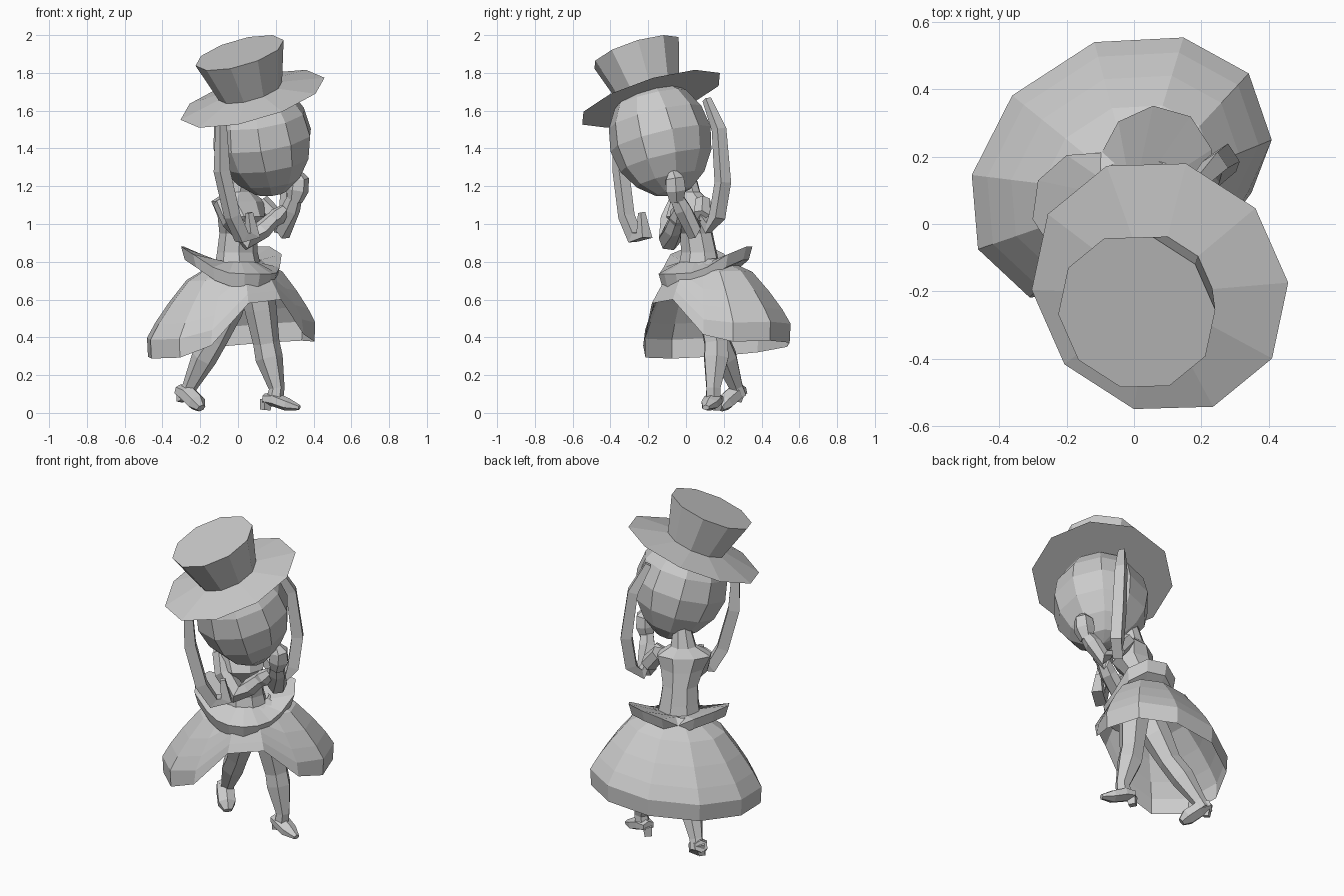
import bpy, bmesh
from math import sin, cos, pi, radians
from mathutils import Matrix, Vector

cube = bpy.data.objects.get("Cube")
if cube:
    bpy.data.objects.remove(cube)

grey = bpy.data.materials.new("plain_grey")
grey.use_nodes = True
GREY = (0.6, 0.6, 0.6, 1)
grey.diffuse_color = GREY
grey.node_tree.nodes["Principled BSDF"].inputs["Base Color"].default_value = GREY

# The body faces a little to its left; body parts are built straight, then turned
TURN = Matrix.Rotation(radians(33), 4, 'Z')


def add(name, bm, turn=False):
    if turn:
        bm.transform(TURN)
    bmesh.ops.recalc_face_normals(bm, faces=bm.faces)
    mesh = bpy.data.meshes.new(name)
    bm.to_mesh(mesh)
    bm.free()
    mesh.materials.append(grey)
    obj = bpy.data.objects.new(name, mesh)
    bpy.context.collection.objects.link(obj)
    return obj


def loft(name, rings, start=True, end=True, turn=False):
    """Skin a list of rings of points, with optional end caps."""
    bm = bmesh.new()
    rows = [[bm.verts.new(p) for p in ring] for ring in rings]
    n = len(rows[0])
    for low, high in zip(rows, rows[1:]):
        for i in range(n):
            j = (i + 1) % n
            bm.faces.new((low[i], low[j], high[j], high[i]))
    if start:
        bm.faces.new(rows[0][::-1])
    if end:
        bm.faces.new(rows[-1])
    return add(name, bm, turn)


def tube(name, path, sides=6, ref=(0.545, -0.84, 0), flat=1.0):
    """Sweep a polygon along (x, y, z, radius) points; flat squashes it along ref."""
    pts = [Vector(p[:3]) for p in path]
    rings = []
    for i, p in enumerate(path):
        t = (pts[min(i + 1, len(pts) - 1)] - pts[max(i - 1, 0)]).normalized()
        side = t.cross(Vector(ref)).normalized()
        up = side.cross(t)
        rings.append([pts[i] + p[3] * (side * cos(a) + up * sin(a) * flat)
                      for a in (2 * pi * (k + 0.5) / sides for k in range(sides))])
    return loft(name, rings)


# Hat: flat-bottomed brim and flared crown on a tilted axis
hat_axis = Vector((-0.26, -0.29, 0.92)).normalized()
hat_m = (Matrix.Translation((0.077, -0.185, 1.663))
         @ Vector((0, 0, 1)).rotation_difference(hat_axis).to_matrix().to_4x4())
hat_rings = [[hat_m @ Vector((r * cos(a), r * sin(a), h))
              for a in (radians(4 + 36 * k) for k in range(10))]
             for h, r in ((0, 0.397), (0.045, 0.175), (0.264, 0.243))]
loft("top_hat", hat_rings)

# Head: faceted ball narrowing to the chin
bm = bmesh.new()
bmesh.ops.create_uvsphere(bm, u_segments=10, v_segments=8, radius=1)
for v in bm.verts:
    taper = 1 + min(0, v.co.z + 0.2) * 0.3
    v.co = Vector((v.co.x * 0.27 * taper, v.co.y * 0.275, v.co.z * 0.315))
lean = Vector((0, 0, 1)).rotation_difference(Vector((-0.25, -0.12, 0.95)))
bm.transform(Matrix.Translation((0.034, -0.183, 1.45)) @ lean.to_matrix().to_4x4())
add("head", bm, turn=True)

# Torso and neck
TORSO = [(0.04, 0.06, 0.72, 0.14, 0.12), (0.035, 0.06, 0.85, 0.115, 0.09),
         (0.03, 0.045, 0.95, 0.105, 0.085), (0.02, 0, 1.04, 0.13, 0.115),
         (0.01, 0.015, 1.12, 0.16, 0.085), (0.015, 0.01, 1.17, 0.075, 0.055),
         (0.025, -0.02, 1.3, 0.045, 0.045)]
loft("torso", [[(x + rx * cos(a), y + ry * sin(a), z)
                for a in (pi / 4 * (k + 0.5) for k in range(8))]
               for x, y, z, rx, ry in TORSO], turn=True)

# Skirt: hooped bell, pulled in and lifted at the front
BELL = [(0.12, 0.8), (0.27, 0.72), (0.36, 0.61), (0.43, 0.51), (0.475, 0.43), (0.47, 0.33)]
# one row per rib from back to front: angle, length, fullness
RIBS = [(18, 1, 0.99), (50, 1, 1.03), (76, 1, 1.04), (101, 1, 0.92),
        (122, 0.9, 0.73), (158, 0.45, 0.72)]
RIBS += [(360 - a, length, full) for a, length, full in RIBS[::-1]]


def bell(s):
    s *= len(BELL) - 1
    i = min(int(s), len(BELL) - 2)
    return Vector(BELL[i]).lerp(Vector(BELL[i + 1]), s - i)


rings = []
for level in range(6):
    ring = []
    for angle, length, full in RIBS:
        a = radians(angle)
        r, z = bell(level / 5 * length)
        x = 0.05 + r * full * sin(a)
        ring.append((x, 0.07 + r * full * cos(a), z + 0.1 * x))
    rings.append(ring)
loft("skirt", rings, start=False, end=False, turn=True)

# Sash: band around the hips with two lifted bow lobes towards the back
inner, top, bottom = [], [], []
for k in range(16):
    t = 2 * pi * k / 16
    back = min(t, 2 * pi - t)
    lobe = max(0, sin(1.5 * back))
    r = 0.17 + 0.12 * lobe + 0.05 * (1 - cos(t)) / 2
    z = 0.755 + 0.12 * lobe + 0.02 * cos(t)
    for ring, radius, height in ((inner, 0.1, 0.8), (top, r, z), (bottom, r - 0.02, z - 0.07)):
        ring.append((0.035 + radius * sin(t), 0.06 + radius * cos(t), height))
low = [(x, y, 0.71) for x, y, z in inner]
loft("sash", [inner, top, bottom, low], start=False, end=False, turn=True)

# Hair strands hanging from under the hat, hooked at the ends
tube("right_hair_strand", [(-0.09, -0.36, 1.54, 0.03), (-0.085, -0.345, 1.28, 0.045),
                           (-0.03, -0.315, 1.04, 0.045), (0.02, -0.27, 0.93, 0.045),
                           (0.075, -0.22, 0.94, 0.045), (0.06, -0.235, 1.06, 0.02)],
     sides=4)
tube("left_hair_strand", [(0.18, 0.11, 1.66, 0.025), (0.24, 0.175, 1.5, 0.04),
                          (0.27, 0.195, 1.22, 0.045), (0.26, 0.165, 1.04, 0.045),
                          (0.22, 0.12, 0.98, 0.04), (0.2, 0.07, 1.06, 0.02)], sides=4)

# Arms: one folded across the chest, one raised to the cheek
tube("right_arm", [(-0.09, -0.05, 1.12, 0.045), (-0.04, -0.09, 1.02, 0.05),
                   (0.06, -0.085, 0.915, 0.06), (0.13, -0.07, 0.97, 0.05),
                   (0.19, -0.05, 1.03, 0.04)])
tube("left_arm", [(0.12, 0.09, 1.12, 0.045), (0.19, 0.085, 1.04, 0.05),
                  (0.24, 0.04, 0.97, 0.055), (0.28, -0.02, 1.08, 0.05),
                  (0.3, -0.05, 1.14, 0.04)])
tube("left_hand", [(0.3, -0.05, 1.12, 0.04), (0.315, -0.055, 1.18, 0.06),
                   (0.32, -0.06, 1.24, 0.055), (0.31, -0.07, 1.275, 0.025)])
tube("right_hand", [(0.16, -0.06, 1, 0.035), (0.21, -0.05, 1.04, 0.05),
                    (0.25, -0.04, 1.08, 0.03)], flat=0.8)

# Legs with boots
tube("right_leg", [(-0.01, 0.08, 0.72, 0.085), (-0.06, 0.13, 0.54, 0.085),
                   (-0.12, 0.17, 0.39, 0.065), (-0.18, 0.21, 0.29, 0.068),
                   (-0.255, 0.265, 0.14, 0.04), (-0.275, 0.28, 0.09, 0.045)])
tube("left_leg", [(0.09, 0.12, 0.72, 0.09), (0.12, 0.14, 0.55, 0.085),
                  (0.15, 0.16, 0.37, 0.07), (0.165, 0.16, 0.29, 0.073),
                  (0.205, 0.145, 0.13, 0.042), (0.195, 0.145, 0.07, 0.045)])
UP = (0, 0, 1)
tube("right_foot", [(-0.31, 0.295, 0.12, 0.04), (-0.265, 0.255, 0.1, 0.055),
                    (-0.22, 0.205, 0.055, 0.055), (-0.195, 0.18, 0.025, 0.027)],
     ref=UP, flat=0.85)
tube("left_foot", [(0.14, 0.165, 0.075, 0.04), (0.195, 0.145, 0.07, 0.055),
                   (0.26, 0.125, 0.045, 0.05), (0.325, 0.105, 0.028, 0.02)],
     ref=UP, flat=0.7)
tube("right_heel", [(-0.295, 0.285, 0.13, 0.035), (-0.3, 0.27, 0.06, 0.025)], sides=4)
tube("left_heel", [(0.15, 0.16, 0.07, 0.035), (0.145, 0.16, 0.015, 0.028)], sides=4)
